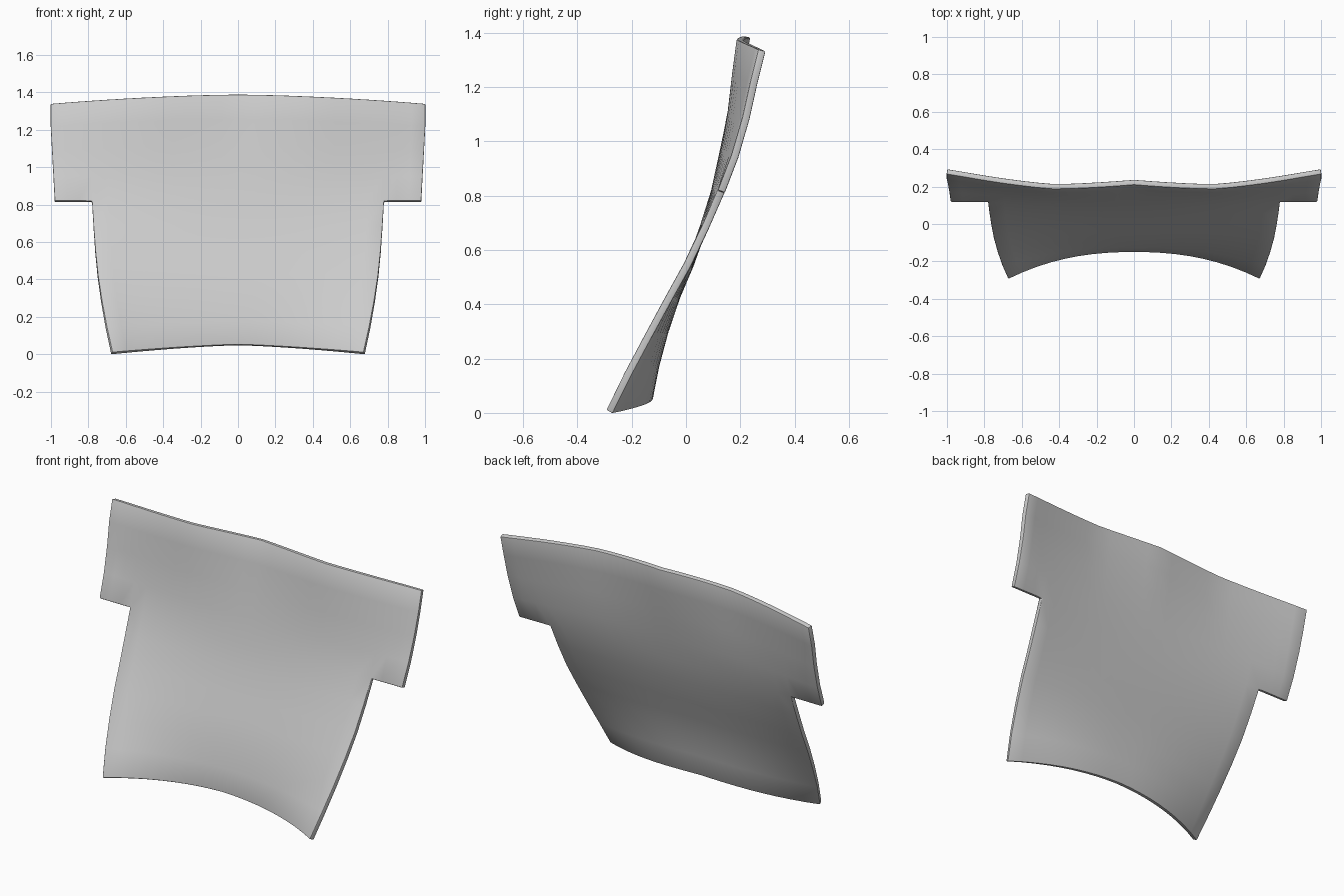
import bpy, bmesh

if "Cube" in bpy.data.objects:
    bpy.data.objects.remove(bpy.data.objects["Cube"])

# height, y at centre, y at side edge, half width reached by the side curve
ROWS = [(0.00, -.137, -.283, .675), (0.14, -.112, -.215, .705), (0.28, -.078, -.141, .73),
        (0.42, -.035, -.066, .75), (0.55, .015, .005, .763), (0.69, .065, .072, .773),
        (0.82, .106, .130, .78), (0.95, .137, .180, .92), (1.09, .166, .222, 1.0),
        (1.22, .185, .250, 1.0), (1.34, .205, .280, 1.0)]
BODY, WING, T = 9, 3, 0.028     # columns per half, wing columns, thickness
WING_ROW = 6                    # wings start at this row


def point(i, r):
    z, yc, ye, reach = ROWS[r]
    a, side = abs(i), (1 if i > 0 else -1)
    body = min(reach, .78)
    if a <= BODY:
        x = body * a / BODY
    else:
        edge = .98 + .02 * min(1, max(0, z - .82) / .4)
        x = body + (edge - body) * (a - BODY) / WING
    s = min(1, x / reach)
    y = yc + (ye - yc) * s ** 2.3
    # shallow forward dips either side of the centre, growing to the top
    k = max(0, (z - .95) / .39)
    y += k * (.018 * max(0, 1 - x / .4) - .016 * max(0, 1 - abs(x - .45) / .45))
    # arched bottom and crowned top edge
    low = max(0, 1 - z / .55)
    top = max(0, (z - .82) / .52)
    z += low * (.045 * (1 - s ** 1.4) + .008) + top * .05 * (1 - x ** 1.7)
    return (side * x, y, z)


# backrest shell
bm = bmesh.new()
n = BODY + WING
verts = {}
for r in range(len(ROWS)):
    m = n if r >= WING_ROW else BODY
    for i in range(-m, m + 1):
        verts[i, r] = bm.verts.new(point(i, r))
for (i, r) in list(verts):
    keys = [(i, r), (i + 1, r), (i + 1, r + 1), (i, r + 1)]
    if all(k in verts for k in keys):
        bm.faces.new([verts[k] for k in keys])
mesh = bpy.data.meshes.new("backrest")
bm.to_mesh(mesh)
bm.free()
obj = bpy.data.objects.new("backrest", mesh)
bpy.context.collection.objects.link(obj)
bpy.context.view_layer.objects.active = obj
obj.select_set(True)

# thickness and softened rim
solid = obj.modifiers.new("thickness", 'SOLIDIFY')
solid.thickness, solid.offset = T, 0
bevel = obj.modifiers.new("rim", 'BEVEL')
bevel.width, bevel.segments, bevel.limit_method = .005, 2, 'ANGLE'
bevel.angle_limit = 1.0
for m in ("thickness", "rim"):
    bpy.ops.object.modifier_apply(modifier=m)
bpy.ops.object.shade_smooth_by_angle(angle=0.7)

# stand on the ground
low = min(v.co.z for v in mesh.vertices)
for v in mesh.vertices:
    v.co.z -= low
